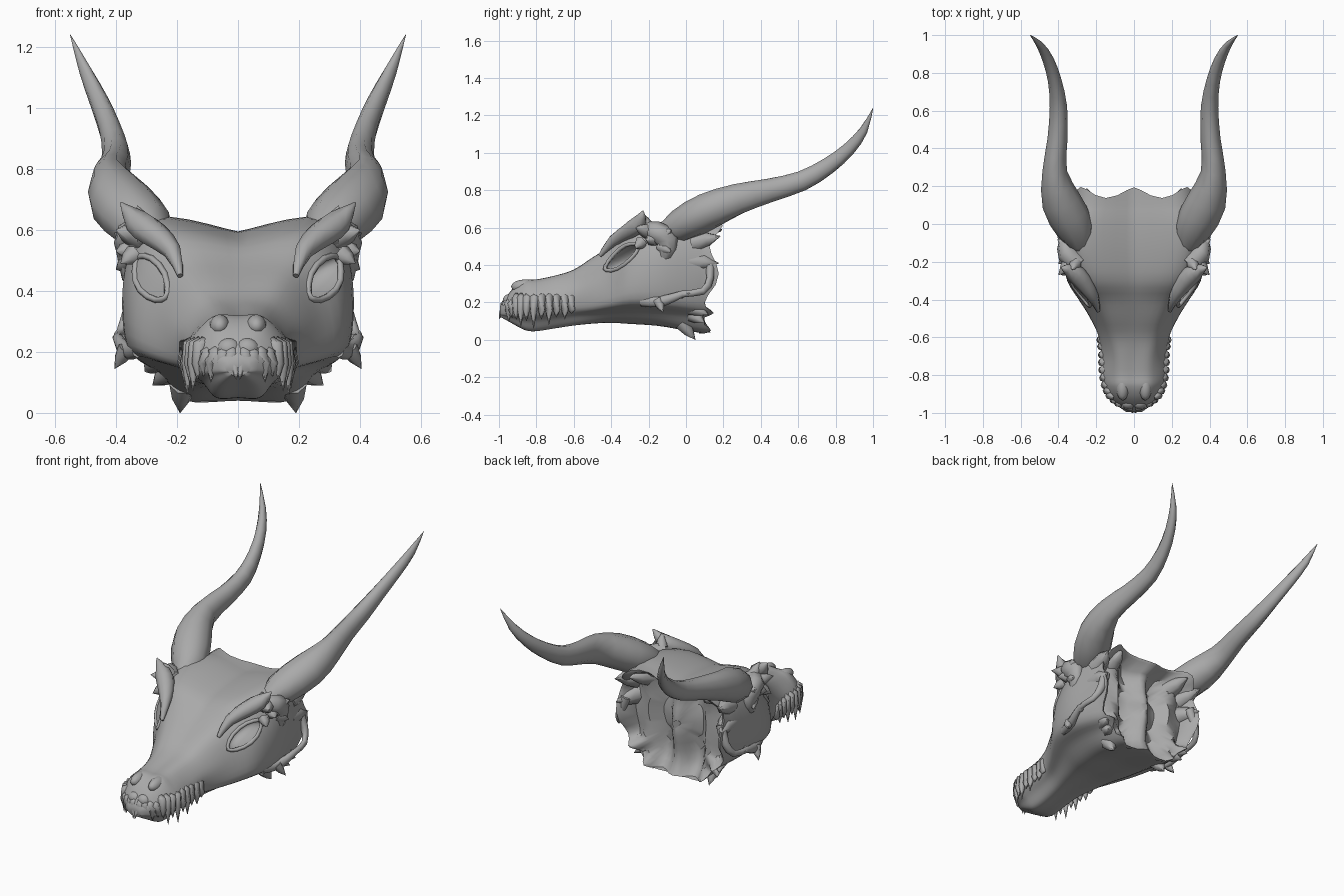
import bpy, bmesh, math, random
from mathutils import Vector, Matrix
from mathutils.bvhtree import BVHTree

if "Cube" in bpy.data.objects:
    bpy.data.objects.remove(bpy.data.objects["Cube"])

random.seed(4)
bone = bpy.data.materials.new("dark_bone")
bone.diffuse_color = (.4, .4, .4, 1)
bone.use_nodes = True
bone.node_tree.nodes["Principled BSDF"].inputs["Base Color"].default_value = bone.diffuse_color


def catmull(pts, sub):
    """Smooth interpolation through points of any dimension."""
    out = []
    for i in range(len(pts) - 1):
        p0, p1, p2, p3 = (pts[max(i - 1, 0)], pts[i], pts[i + 1], pts[min(i + 2, len(pts) - 1)])
        for k in range(sub):
            t = k / sub
            out.append([0.5 * (2 * b + (c - a) * t + (2 * a - 5 * b + 4 * c - d) * t * t
                               + (3 * b - a - 3 * c + d) * t ** 3)
                        for a, b, c, d in zip(p0, p1, p2, p3)])
    return out + [list(pts[-1])]


def loft(bm, rings):
    """Bridge closed rings of points and cap both ends."""
    vs = [[bm.verts.new(p) for p in r] for r in rings]
    for a, b in zip(vs, vs[1:]):
        for i in range(len(a)):
            j = (i + 1) % len(a)
            bm.faces.new((a[i], a[j], b[j], b[i]))
    bm.faces.new(vs[0])
    bm.faces.new(vs[-1])


def tube(bm, path, n=8, sub=2):
    """Tapered oval tube; path rows are x, y, z, side radius, upright radius."""
    rows = catmull(path, sub)
    pts = [Vector(r[:3]) for r in rows]
    rings = []
    for i, r in enumerate(rows):
        d = (pts[min(i + 1, len(pts) - 1)] - pts[max(i - 1, 0)]).normalized()
        side = d.cross(Vector((0, 0, 1)) if abs(d.z) < 0.95 else Vector((0, 1, 0))).normalized()
        up = side.cross(d)
        rings.append([pts[i] + side * max(r[3], .001) * math.cos(a) + up * max(r[4], .001) * math.sin(a)
                      for a in (2 * math.pi * k / n for k in range(n))])
    loft(bm, rings)


def spike(bm, base, tip, r, n=6):
    b, t = Vector(base), Vector(tip)
    m = b.lerp(t, 0.5)
    tube(bm, [(*b, r, r), (*m, r * .7, r * .7), (*t, .001, .001)], n, 1)


def smooth(ob, angle=65):
    bpy.ops.object.select_all(action='DESELECT')
    ob.select_set(True)
    bpy.context.view_layer.objects.active = ob
    bpy.ops.object.shade_smooth_by_angle(angle=math.radians(angle))


def finish(name, bm, mirror=False):
    if mirror:
        geo = bmesh.ops.duplicate(bm, geom=bm.verts[:] + bm.edges[:] + bm.faces[:])["geom"]
        for v in geo:
            if isinstance(v, bmesh.types.BMVert):
                v.co.x *= -1
    bmesh.ops.recalc_face_normals(bm, faces=bm.faces[:])
    me = bpy.data.meshes.new(name)
    bm.to_mesh(me)
    bm.free()
    me.materials.append(bone)
    ob = bpy.data.objects.new(name, me)
    bpy.context.collection.objects.link(ob)
    smooth(ob)
    return ob


# Skull sections: y, top z, crown (x, z), temple (x, z), cheek (x, z), palate (x, z)
stations = [
    (-.995, .18, .02, .175, .04, .165, .04, .14, .02, .125),
    (-.93, .27, .07, .26, .12, .20, .12, .14, .06, .09),
    (-.86, .315, .085, .31, .155, .22, .15, .14, .07, .055),
    (-.80, .32, .085, .315, .165, .23, .16, .15, .07, .05),
    (-.70, .34, .09, .335, .165, .24, .165, .16, .07, .065),
    (-.60, .375, .11, .365, .18, .27, .175, .17, .08, .08),
    (-.50, .435, .14, .43, .22, .31, .225, .18, .10, .09),
    (-.40, .495, .18, .495, .265, .37, .29, .20, .12, .095),
    (-.30, .555, .23, .58, .335, .43, .345, .22, .14, .09),
    (-.15, .585, .27, .625, .37, .47, .365, .22, .16, .08),
    (.00, .595, .27, .64, .36, .48, .345, .21, .17, .055),
    (.10, .59, .25, .63, .35, .46, .32, .20, .17, .04)]


def section(s):
    half = [(0, s[1])] + [(s[i], s[i + 1]) for i in (2, 4, 6)]
    half += [((s[6] + s[8]) / 2, (s[7] + s[9]) / 2), (s[8], s[9]), (0, s[9])]
    full = half + [(-x, z) for x, z in half[-2:0:-1]] + [half[0]]
    return [(x, s[0], z) for x, z in catmull(full, 5)[:-1]]


rings = [section(s) for s in catmull(stations, 3)]
last, n = rings[-1], len(rings[-1])
# Ragged rear rim, then a hollow back wall with upright folds
for scale, y, jag, fold in ((1.0, .145, .03, 0), (.95, .135, .03, 0), (.86, .07, .01, .03), (.72, .05, 0, .04),
                            (.55, .045, 0, .045), (.38, .05, 0, .045), (.22, .06, 0, .045), (.08, .06, 0, .045)):
    ring = []
    for i, (x, _, z) in enumerate(last):
        w = math.cos(10 * math.tau * i / n)
        low = .05 * max(0, 1 - z / .3) * (scale > .9)
        top = .02 * max(0, (z - .4) / .2) * (scale > .9)
        ring.append((x * scale, y + jag * w - low + top + fold * math.cos(30 * x * scale),
                     .34 + (z - .34) * scale))
    rings.append(ring)
bm = bmesh.new()
loft(bm, rings)
bmesh.ops.recalc_face_normals(bm, faces=bm.faces[:])
bvh = BVHTree.FromBMesh(bm)
skull = finish("skull", bm)

# Slanted almond eye sockets cut into the face, with bony rims lying on the surface
long = Vector((.11, .16, .13)).normalized()
out = Vector((.75, -.6, .15))
out = (out - long * out.dot(long)).normalized()
wide = out.cross(long)
centre = bvh.find_nearest(Vector((.30, -.355, .45)))[0]
bm = bmesh.new()
bmesh.ops.create_uvsphere(bm, u_segments=16, v_segments=10, radius=1)
frame = Matrix((long * .115, wide * .046, out * .10)).transposed().to_4x4()
bm.transform(Matrix.Translation(centre) @ frame)
cutter = finish("eye_cutter", bm, True)
cutter.hide_render = True
mod = skull.modifiers.new("eyes", 'BOOLEAN')
mod.operation, mod.object, mod.solver = 'DIFFERENCE', cutter, 'EXACT'
bpy.context.view_layer.objects.active = skull
bpy.ops.object.modifier_apply(modifier="eyes")
bpy.data.objects.remove(cutter)
smooth(skull, 50)

bm = bmesh.new()
rim = []
for k in range(17):
    a = math.tau * k / 16
    s = math.sin(a)
    p = bvh.find_nearest(centre + long * .125 * math.cos(a) + wide * .054 * s * abs(s) ** .4)[0]
    rim.append((*p, .011, .011))
tube(bm, rim, 6, 1)
finish("eye_rims", bm, True)

# Swept horns growing out of the temples
bm = bmesh.new()
tube(bm, [(.27, -.16, .555, .03, .03), (.31, -.03, .61, .10, .09), (.385, .12, .69, .105, .10),
          (.42, .28, .755, .065, .085), (.405, .45, .80, .053, .066), (.40, .62, .85, .046, .056),
          (.42, .76, .93, .036, .046), (.455, .87, 1.02, .03, .036), (.50, .95, 1.12, .019, .024),
          (.55, 1.0, 1.24, .001, .001)], 10, 2)
finish("horns", bm, True)

# Brow ridges overhanging the eyes and the knobbly bone behind them
bm = bmesh.new()
tube(bm, [(.19, -.46, .45, .01, .01), (.215, -.39, .53, .03, .03), (.275, -.30, .585, .05, .045),
          (.33, -.25, .625, .045, .045), (.385, -.23, .69, .003, .003)], 8)
tube(bm, [(.29, -.22, .59, .05, .04), (.35, -.16, .575, .055, .06), (.36, -.10, .53, .04, .06),
          (.355, -.11, .44, .025, .035), (.34, -.14, .36, .01, .01)], 8)
for base, tip, r in (((.33, -.20, .58), (.40, -.27, .60), .045), ((.34, -.17, .54), (.40, -.21, .53), .045),
                     ((.35, -.12, .56), (.405, -.08, .59), .04), ((.35, -.13, .50), (.40, -.08, .47), .04),
                     ((.31, -.21, .61), (.33, -.24, .68), .035), ((.34, -.24, .52), (.385, -.27, .49), .035)):
    spike(bm, base, tip, r)
finish("brow_spikes", bm, True)

# Cheek arches looping behind the jaw hinge
bm = bmesh.new()
tube(bm, [(.33, -.24, .21, .02, .03), (.365, -.13, .205, .025, .03), (.395, -.02, .245, .016, .018),
          (.385, .09, .26, .016, .02), (.355, .13, .33, .02, .025), (.32, .12, .43, .03, .03)], 8)
spike(bm, (.365, -.15, .21), (.405, -.12, .145), .03)
spike(bm, (.385, -.03, .24), (.41, .02, .25), .022)
finish("cheek_arches", bm, True)

# Ragged spurs around the rear opening
bm = bmesh.new()
for base, tip, r in (((.18, -.02, .09), (.19, .05, 0), .045), ((.22, .03, .14), (.28, .10, .09), .045),
                     ((.25, .02, .18), (.305, .12, .135), .05), ((.31, .04, .52), (.35, .185, .555), .06),
                     ((.31, .03, .42), (.35, .175, .41), .06), ((.22, .05, .56), (.25, .19, .59), .06)):
    spike(bm, base, tip, r)
finish("rear_spurs", bm, True)

# Teeth sunk into the upper lip, long fangs at the sides
bm = bmesh.new()
lip = catmull([(.02, -.965), (.075, -.945), (.12, -.905), (.145, -.85), (.158, -.77), (.16, -.69), (.168, -.61)], 2)
for i, (x, y) in enumerate(lip):
    drop = (.09, .06, .10, .08, .09, .13, .10, .14, .09, .12, .08, .09, .06)[i]
    up = .225 if i > 3 else .195
    tube(bm, [(x * .9, y, up + .02, .012, .012), (x, y, up, .027, .027),
              (x + .012, y - .003, .16, .02, .02), (x + .014, y - .003, .20 - drop, .001, .001)], 7, 1)
finish("teeth", bm, True)

# Nose bosses and front beak point
bm = bmesh.new()
for loc, size in (((.06, -.86, .285), (.035, .075, .038)), ((.03, -.945, .21), (.04, .035, .035))):
    bmesh.ops.create_uvsphere(bm, u_segments=12, v_segments=8, radius=1,
                              matrix=Matrix.Translation(loc) @ Matrix.Diagonal((*size, 1)))
spike(bm, (.012, -.975, .17), (.006, -1.0, .11), .018)
finish("nose_bosses", bm, True)
